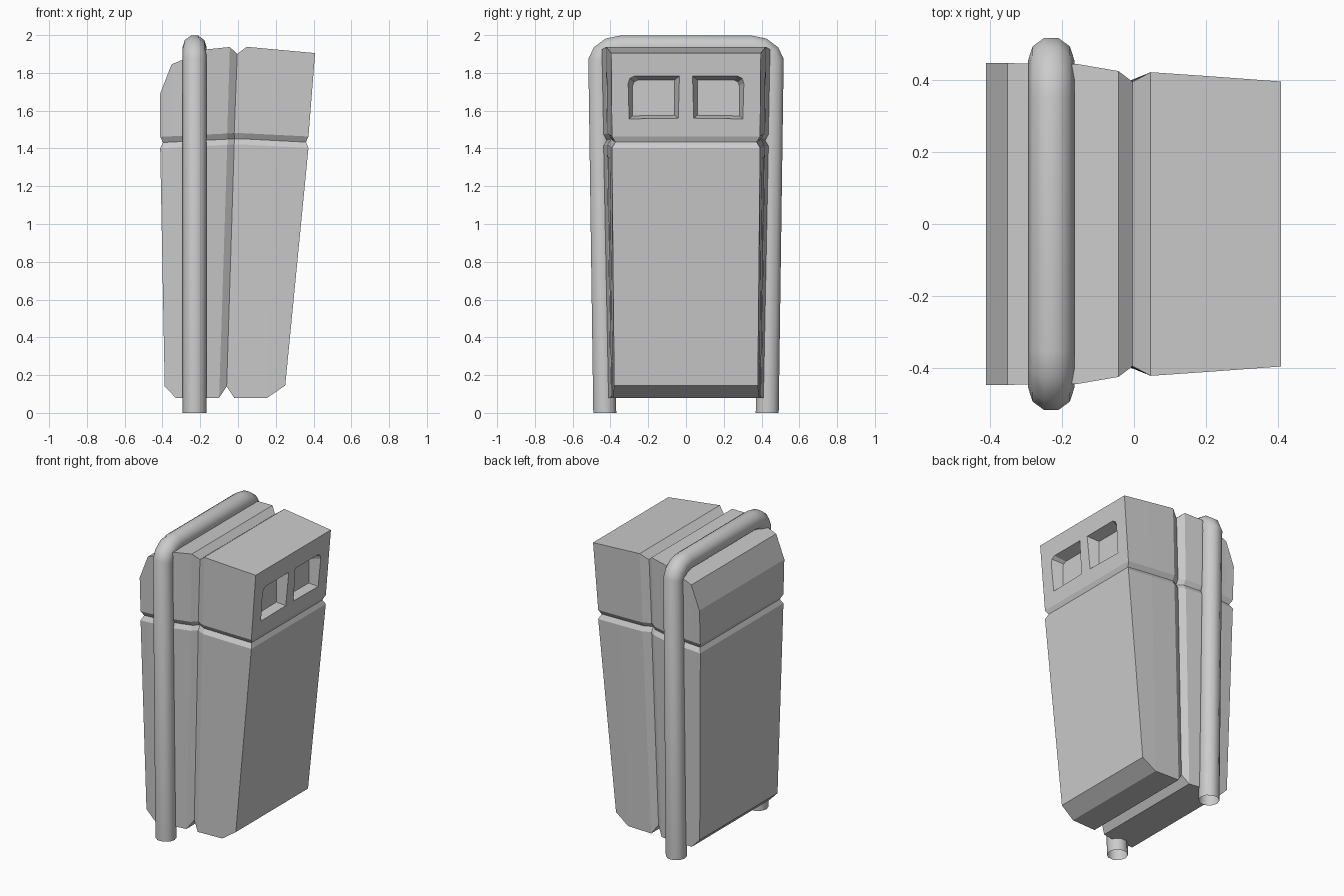
import bpy, bmesh
from math import cos, sin, pi
from mathutils import Vector

if "Cube" in bpy.data.objects:
    bpy.data.objects.remove(bpy.data.objects["Cube"])


def make(name, verts, faces):
    bm = bmesh.new()
    vs = [bm.verts.new(v) for v in verts]
    for f in faces:
        bm.faces.new([vs[i] for i in f])
    bmesh.ops.recalc_face_normals(bm, faces=bm.faces[:])
    mesh = bpy.data.meshes.new(name)
    bm.to_mesh(mesh)
    bm.free()
    ob = bpy.data.objects.new(name, mesh)
    bpy.context.collection.objects.link(ob)
    return ob


# Body columns, back to front: bottom x, z, half width; waist x; top x, z, half width
columns = [
    (-.388, .14, .41, -.412, -.412, 1.69, .447),
    (-.33, .08, .41, -.345, -.352, 1.845, .447),
    (-.17, .08, .41, -.165, -.16, 1.925, .445),
    (-.10, .08, .40, -.057, -.043, 1.937, .425),
    (-.06, .14, .375, -.02, -.004, 1.90, .395),
    (-.02, .08, .395, .03, .046, 1.938, .422),
    (.155, .08, .388, .20, .22, 1.922, .41),
    (.25, .145, .38, .373, .408, 1.905, .396),
]


def column_points(c):
    xb, zb, wb, xm, xt, zt, wt = c
    wm = wb + .75 * (wt - wb)
    zm = 1.432 + .02 * (1 - abs(xm) / .4)
    return [(xb, zb, wb), (xm, zm - .03, wm),
            (xm * .965, zm, wm - .018),      # waist groove
            (xm, zm + .03, wm), (xt, zt, wt)]


R, C = 5, len(columns)
grid = [p for c in columns for p in column_points(c)]
N = len(grid)
verts = [(x, s * w, z) for s in (-1, 1) for x, z, w in grid]
faces = []
for side in (0, N):
    for i in range(C - 1):
        for j in range(R - 1):
            a = side + i * R + j
            faces.append((a, a + 1, a + R + 1, a + R))
# Back, top, front and underside join the two sides
rim = ([j for j in range(R)] + [i * R + R - 1 for i in range(1, C)]
       + [(C - 1) * R + j for j in range(R - 2, -1, -1)]
       + [i * R for i in range(C - 2, 0, -1)])
for a, b in zip(rim, rim[1:] + rim[:1]):
    faces.append((a, b, b + N, a + N))
body = make("bin_body", verts, faces)

# Two tapered deposit openings, clipped at the upper outer corner
outline = [(.037, 1.557), (.305, 1.553), (.305, 1.745), (.295, 1.77),
           (.27, 1.782), (.037, 1.782)]
cy, cz = .171, 1.668
for s in (-1, 1):
    n = len(outline)
    v = []
    for x, k in ((.45, 1.15), (.325, .83)):
        v += [(x, s * (cy + (y - cy) * k), cz + (z - cz) * k) for y, z in outline]
    f = [tuple(range(n)), tuple(range(n, 2 * n))]
    f += [(i, (i + 1) % n, n + (i + 1) % n, n + i) for i in range(n)]
    cutter = make("opening_cutter", v, f)
    mod = body.modifiers.new("opening", 'BOOLEAN')
    mod.operation = 'DIFFERENCE'
    mod.solver = 'EXACT'
    mod.object = cutter
    bpy.context.view_layer.objects.active = body
    bpy.ops.object.modifier_apply(modifier=mod.name)
    bpy.data.objects.remove(cutter)

# Bent tube frame: mitred sweep along an inverted U, open at the feet
half = [(.43, 0), (.456, 1.86), (.44, 1.895), (.40, 1.925), (.345, 1.936)]
path = [Vector(p) for p in half] + [Vector((-y, z)) for y, z in reversed(half)]
SIDES, RAD, TX = 10, .064, -.23
verts, faces = [], []
for i, p in enumerate(path):
    d0 = (p - path[i - 1]).normalized() if i else Vector((0, 1))
    d1 = (path[i + 1] - p).normalized() if i < len(path) - 1 else Vector((0, -1))
    t = (d0 + d1).normalized()
    nrm = Vector((t.y, -t.x)) / max(.5, t.dot(d1))
    for k in range(SIDES):
        a = 2 * pi * (k + .5) / SIDES
        q = p + nrm * RAD * cos(a)
        verts.append((TX + RAD * sin(a), q.x, max(0, q.y)))
for i in range(len(path) - 1):
    for k in range(SIDES):
        k2 = (k + 1) % SIDES
        faces.append((i * SIDES + k, i * SIDES + k2,
                      (i + 1) * SIDES + k2, (i + 1) * SIDES + k))
frame = make("tube_frame", verts, faces)
bpy.ops.object.select_all(action='DESELECT')
frame.select_set(True)
bpy.context.view_layer.objects.active = frame
bpy.ops.object.shade_smooth_by_angle(angle=.85)
